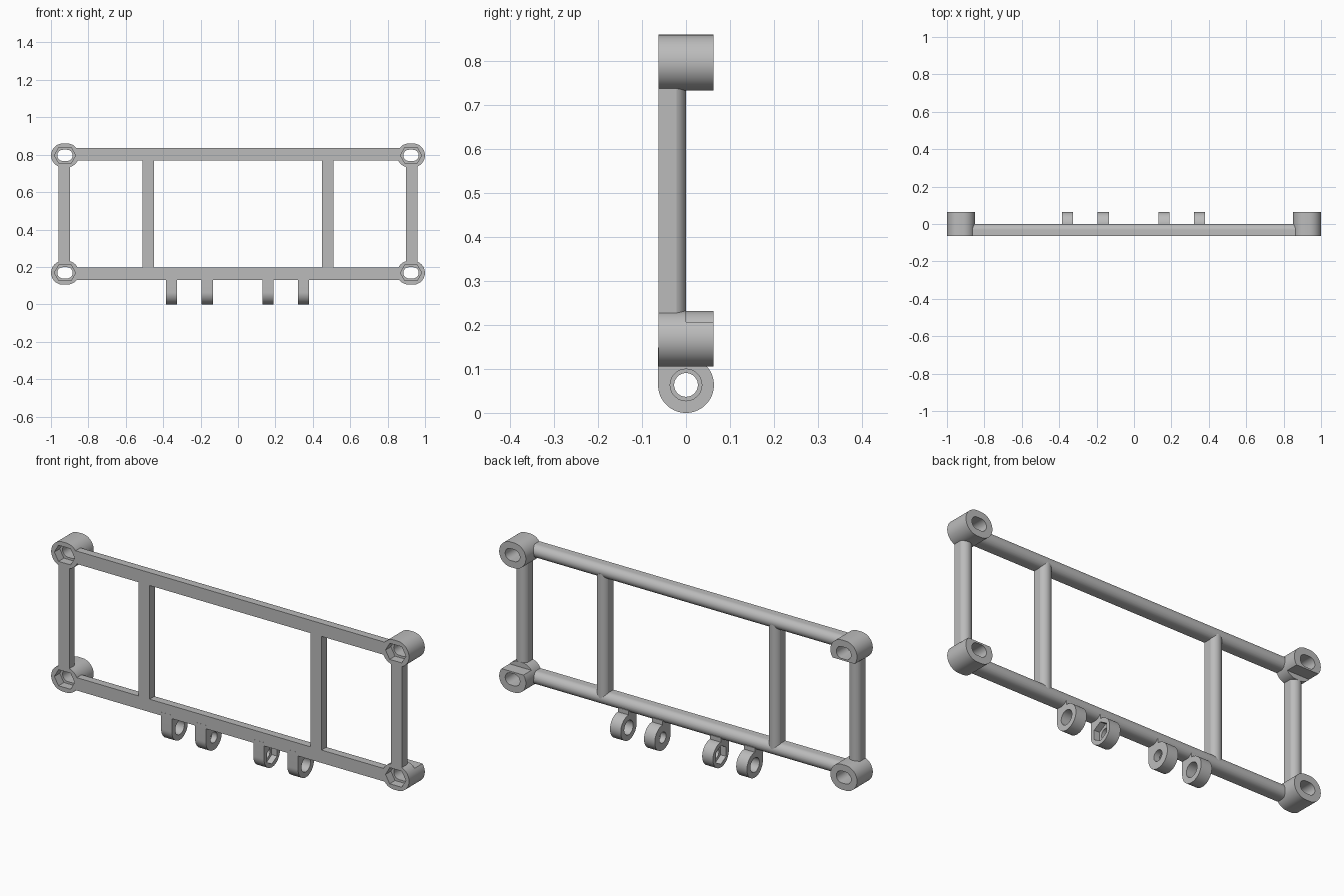
import bpy, bmesh, math
from mathutils import Matrix, Vector

if "Cube" in bpy.data.objects:
    bpy.data.objects.remove(bpy.data.objects["Cube"])

GREY = (0.5, 0.5, 0.5, 1)
mat = bpy.data.materials.new("plain grey")
mat.use_nodes = True
mat.diffuse_color = GREY
mat.node_tree.nodes["Principled BSDF"].inputs["Base Color"].default_value = GREY

HALF = 0.063                      # half depth of the model
BOSS_X, Z_LOW, Z_TOP = 0.925, 0.1685, 0.7965


def prism(name, pts, origin, u, v, length):
    """Extrude a 2D outline, drawn along axes u and v, by length along u x v."""
    u, v, o = Vector(u), Vector(v), Vector(origin)
    bm = bmesh.new()
    face = bm.faces.new([bm.verts.new(o + u * a + v * b) for a, b in pts])
    ext = bmesh.ops.extrude_face_region(bm, geom=[face])["geom"]
    bmesh.ops.translate(bm, vec=u.cross(v) * length,
                        verts=[g for g in ext if isinstance(g, bmesh.types.BMVert)])
    bmesh.ops.recalc_face_normals(bm, faces=bm.faces)
    me = bpy.data.meshes.new(name)
    bm.to_mesh(me)
    bm.free()
    me.materials.append(mat)
    ob = bpy.data.objects.new(name, me)
    bpy.context.collection.objects.link(ob)
    return ob


def arc(r, a0, a1, n, cx=0.0, cy=0.0):
    steps = [math.radians(a0 + (a1 - a0) * i / n) for i in range(n + 1)]
    return [(cx + r * math.cos(a), cy + r * math.sin(a)) for a in steps]


def slot(r, shift, n=24):
    """Outline of a circle stretched sideways (n=3 gives a stretched hexagon)."""
    return arc(r, -90, 90, n, shift) + arc(r, 90, 270, n, -shift)


def hexagon(r, start=0):
    return arc(r, start, start + 300, 5)


def cut(ob, cutters):
    for c in cutters:
        c.hide_render = True
        m = ob.modifiers.new("cut", "BOOLEAN")
        m.operation, m.solver, m.object = "DIFFERENCE", "EXACT", c
    bpy.context.view_layer.update()
    done = bpy.data.meshes.new_from_object(
        ob.evaluated_get(bpy.context.evaluated_depsgraph_get()))
    ob.modifiers.clear()
    ob.data = done


def drop(cutters):
    for c in cutters:
        bpy.data.objects.remove(c)


def smooth(ob):
    bpy.ops.object.select_all(action="DESELECT")
    ob.select_set(True)
    bpy.context.view_layer.objects.active = ob
    bpy.ops.object.shade_smooth_by_angle(angle=math.radians(15))


def y_prism(name, pts, x, z, y0, y1):
    # u = z axis swapped so that the extrusion runs towards +y
    return prism(name, [(a, -b) for a, b in pts], (x, y0, z), (1, 0, 0), (0, 0, -1), y1 - y0)


# Corner bosses with a slotted hole and a nut pocket in the front
corners = [(sx * BOSS_X, z, sx, z == Z_TOP) for sx in (-1, 1) for z in (Z_LOW, Z_TOP)]
for x, z, sx, top in corners:
    name = ("upper" if top else "lower") + ("_left" if sx > 0 else "_right") + "_boss"
    boss = y_prism(name, slot(0.0635, 0.011), x, z, -HALF, HALF)
    hex_pts = [(a + math.copysign(0.01, a), b) for a, b in hexagon(0.047)]
    tools = [y_prism("hole", slot(0.03, 0.011), x, z, -0.2, 0.2),
             y_prism("pocket", hex_pts, x, z, -0.2, -0.02)]
    # Two opposite bosses have a flat on the side facing the frame opening
    if top == (sx < 0):
        s = -1 if top else 1
        box = [(-0.1, s * 0.0385), (0.1, s * 0.0385), (0.1, s * 0.1), (-0.1, s * 0.1)]
        tools.append(y_prism("flat", box, x, z, 0.0, 0.2))
    cut(boss, tools)
    drop(tools)
    smooth(boss)

# Bars: flat front, rounded back, trimmed at the boss walls
trims = [y_prism("trim", slot(0.0635, 0.011), x, z, -0.2, 0.2) for x, z, _, _ in corners]


def bar_section(w):
    r = 0.0325
    a = math.degrees(math.acos(min(1, w / r)))
    return [(-w, -HALF), (w, -HALF)] + arc(r, a, 180 - a, 24, 0, -r)


for name, z in (("lower_rail", 0.1635), ("upper_rail", 0.8025)):
    rail = prism(name, bar_section(0.0325), (-BOSS_X, 0, z), (0, 0, -1), (0, 1, 0), 2 * BOSS_X)
    cut(rail, trims)
    smooth(rail)
for name, x in (("outer_upright", 0.929), ("inner_upright", 0.48)):
    for s, side in ((1, "left"), (-1, "right")):
        post = prism(side + "_" + name, bar_section(0.0305), (s * x, 0, Z_LOW),
                     (1, 0, 0), (0, 1, 0), Z_TOP - Z_LOW)
        cut(post, trims)
        smooth(post)
drop(trims)

# Hinge lugs under the lower rail
R = 0.0635
lug_pts = [(-R, 0.085), (-R, 0.0)] + arc(R, 180, 450, 48)[1:] + [(0, 0.085)]
for name, x, hole_r, pocket in (("outer_left_lug", 0.35, 0.036, 0),
                                ("inner_left_lug", 0.16, 0.027, 1),
                                ("inner_right_lug", -0.165, 0.027, -1),
                                ("outer_right_lug", -0.355, 0.036, 0)):
    lug = prism(name, lug_pts, (x - 0.03, 0, R), (0, 1, 0), (0, 0, 1), 0.06)
    tools = [prism("hole", arc(hole_r, 0, 350, 35), (x - 0.1, 0, R), (0, 1, 0), (0, 0, 1), 0.2)]
    if pocket:
        start = x if pocket > 0 else x - 0.1
        tools.append(prism("pocket", hexagon(0.047, 30), (start, 0, R),
                           (0, 1, 0), (0, 0, 1), 0.1))
    cut(lug, tools)
    drop(tools)
    smooth(lug)
